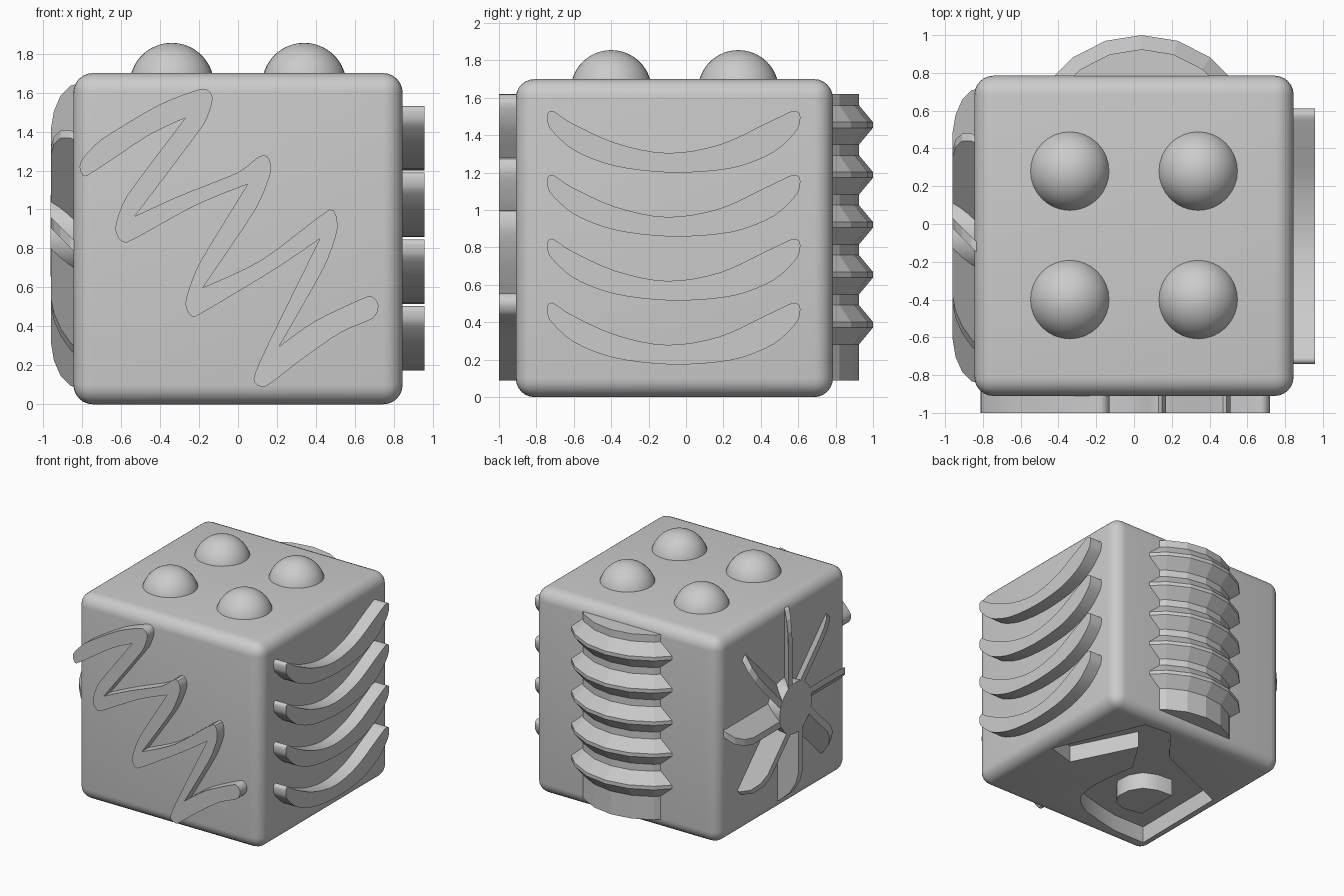
import bpy, bmesh
from math import sin, cos, pi, radians
from mathutils import Vector

if "Cube" in bpy.data.objects:
    bpy.data.objects.remove(bpy.data.objects["Cube"])


def finish(name, bm, smooth=None):
    bmesh.ops.recalc_face_normals(bm, faces=bm.faces)
    me = bpy.data.meshes.new(name)
    bm.to_mesh(me)
    bm.free()
    ob = bpy.data.objects.new(name, me)
    bpy.context.collection.objects.link(ob)
    if smooth:
        bpy.ops.object.select_all(action='DESELECT')
        ob.select_set(True)
        bpy.context.view_layer.objects.active = ob
        bpy.ops.object.shade_smooth_by_angle(angle=radians(smooth))
    return ob


def add_prism(bm, near, far):
    """Solid between two matching outlines."""
    a = [bm.verts.new(p) for p in near]
    b = [bm.verts.new(p) for p in far]
    bm.faces.new(a)
    bm.faces.new(b[::-1])
    for i in range(len(a)):
        j = (i + 1) % len(a)
        bm.faces.new((a[i], b[i], b[j], a[j]))


def rounded(points, steps=4):
    """Smooth closed outline; a third value marks a sharp corner."""
    p = [Vector(q[:2]) for q in points]
    n = len(p)
    tan = []
    for i in range(n):
        l = min((p[i] - p[i - 1]).length, (p[(i + 1) % n] - p[i]).length)
        sharp = len(points[i]) > 2
        tan.append(Vector((0, 0)) if sharp else (p[(i + 1) % n] - p[i - 1]).normalized() * l)
    out = []
    for i in range(n):
        j = (i + 1) % n
        for k in range(steps):
            t = k / steps
            out.append(p[i] * (2*t**3 - 3*t**2 + 1) + tan[i] * (t**3 - 2*t**2 + t)
                       + p[j] * (3*t**2 - 2*t**3) + tan[j] * (t**3 - t**2))
    return out


# Rounded cube body
bm = bmesh.new()
bmesh.ops.create_cube(bm, size=1)
for v in bm.verts:
    v.co = Vector((v.co.x * 1.69, v.co.y * 1.695 - 0.0625, (v.co.z + 0.5) * 1.70))
bmesh.ops.bevel(bm, geom=bm.edges[:], offset=0.1, segments=6, profile=0.5, affect='EDGES')
body = finish("body", bm)

# Recess cut into the underside, with a raised island left inside it
recess = [(.75, -.10), (.43, .65), (.19, .67), (-.04, .38), (-.73, .09), (-.74, -.77),
          (-.45, -.77), (-.26, -.73), (-.08, -.68), (.02, -.62), (.09, -.54), (.12, -.44),
          (.13, -.32), (.12, -.20), (.08, .08), (.25, .35), (.51, -.17)]
DEPTH = 0.14
bm = bmesh.new()
add_prism(bm, [(x, y, -0.1) for x, y in recess], [(x, y, DEPTH) for x, y in recess])
cutter = finish("recess_cutter", bm)
cutter.hide_render = True
mod = body.modifiers.new("recess", 'BOOLEAN')
mod.object = cutter
mod.operation = 'DIFFERENCE'
mod.solver = 'EXACT'
bpy.context.view_layer.objects.active = body
body.select_set(True)
bpy.ops.object.modifier_apply(modifier=mod.name)
bpy.data.objects.remove(cutter)
bpy.ops.object.shade_smooth_by_angle(angle=radians(30))

island = [(-.44, -.06), (-.44, -.43), (-.28, -.46), (-.18, -.43), (-.12, -.34),
          (-.13, -.22), (-.19, -.12), (-.30, -.07)]
bm = bmesh.new()
add_prism(bm, [(x, y, 0) for x, y in island], [(x, y, DEPTH + .02) for x, y in island])
finish("recess_island", bm, 40)

# Four domes on top
for i, x in enumerate((-0.34, 0.34)):
    for j, y in enumerate((-0.40, 0.28)):
        bm = bmesh.new()
        bmesh.ops.create_uvsphere(bm, u_segments=32, v_segments=32, radius=0.217)
        bmesh.ops.translate(bm, verts=bm.verts, vec=(x, y, 1.638))
        low = [v for v in bm.verts if v.co.z < 1.6]
        bmesh.ops.delete(bm, geom=low, context='VERTS')
        finish(f"dome_{i}{j}", bm, 40)

# Zigzag ridge on the front
zigzag = [(-.78, 1.17), (-.81, 1.24), (-.70, 1.36), (-.40, 1.54), (-.18, 1.62), (-.13, 1.57),
          (-.18, 1.43), (-.53, .965, 1), (-.30, 1.07), (0, 1.19), (.13, 1.28), (.17, 1.20),
          (.09, 1.00), (-.18, .60, 1), (.12, .74), (.47, 1.0), (.51, .90), (.44, .70),
          (.21, .295, 1), (.40, .43), (.67, .555), (.72, .51), (.69, .44), (.53, .37),
          (.34, .24), (.14, .09), (.08, .13), (.15, .30), (.42, .85, 1), (.20, .70),
          (-.22, .45), (-.27, .52), (-.20, .72), (.05, 1.13, 1), (-.22, 1.02), (-.57, .83),
          (-.63, .90), (-.57, 1.07), (-.27, 1.47, 1), (-.46, 1.38)]
outline = rounded(zigzag)
bm = bmesh.new()
add_prism(bm, [(p.x, -1.0, p.y) for p in outline], [(p.x, -0.88, p.y) for p in outline])
finish("zigzag_ridge", bm, 30)

# Four crescent ridges on the right
crescent = [(-.74, 1.515), (-.71, 1.53), (-.62, 1.47), (-.38, 1.36), (-.10, 1.305), (.18, 1.35),
            (.42, 1.46), (.57, 1.53), (.61, 1.51), (.595, 1.43), (.47, 1.31), (.25, 1.225),
            (-.07, 1.20), (-.38, 1.235), (-.60, 1.32), (-.73, 1.44)]
outline = rounded(crescent)
for k in range(4):
    bm = bmesh.new()
    add_prism(bm, [(0.957, p.x, p.y - 0.342 * k) for p in outline],
              [(0.82, p.x, p.y - 0.342 * k) for p in outline])
    finish(f"crescent_ridge_{k}", bm, 30)

# Faceted screw half-sunk in the back: arc of a 20-sided lathe
CORE, RIM = 0.545, 0.62
profile = [(CORE, 1.62)]
for k in range(5):
    z = 1.455 - 0.267 * k
    profile += [(CORE, z + .105), (RIM, z + .015), (RIM, z - .015), (CORE, z - .105)]
profile.append((CORE, 0.09))
bm = bmesh.new()
rings = [[bm.verts.new((0.04 + r * sin(radians(a)), 0.38 + r * cos(radians(a)), z))
          for a in range(-54, 55, 18)] for r, z in profile]
for a, b in zip(rings, rings[1:]):
    for i in range(len(a)):
        j = (i + 1) % len(a)
        bm.faces.new((a[i], a[j], b[j], b[i]))
bm.faces.new(rings[0])
bm.faces.new(rings[-1])
finish("screw", bm)

# Fan on the left: eight pitched blades around a hub
CY, CZ, FACE = -0.0625, 0.865, -0.845
blade = [(0, -.04), (0, .115), (.55, .115), (.64, .10), (.72, .065), (.77, .015), (.785, -.04)]


def fan_point(angle, r, t, h):
    return (FACE - h, CY - r * cos(angle) + t * sin(angle),
            CZ + r * sin(angle) + t * cos(angle))


for k in range(8):
    ang = k * pi / 4
    bm = bmesh.new()
    add_prism(bm, [fan_point(ang, r, h - .075, h) for r, h in blade],
              [fan_point(ang, r, h - .02, h) for r, h in blade])
    finish(f"fan_blade_{k}", bm)

bm = bmesh.new()
add_prism(bm, [fan_point(i * pi / 16, .21, 0, .117) for i in range(32)],
          [fan_point(i * pi / 16, .21, 0, -.04) for i in range(32)])
finish("fan_hub", bm, 40)
